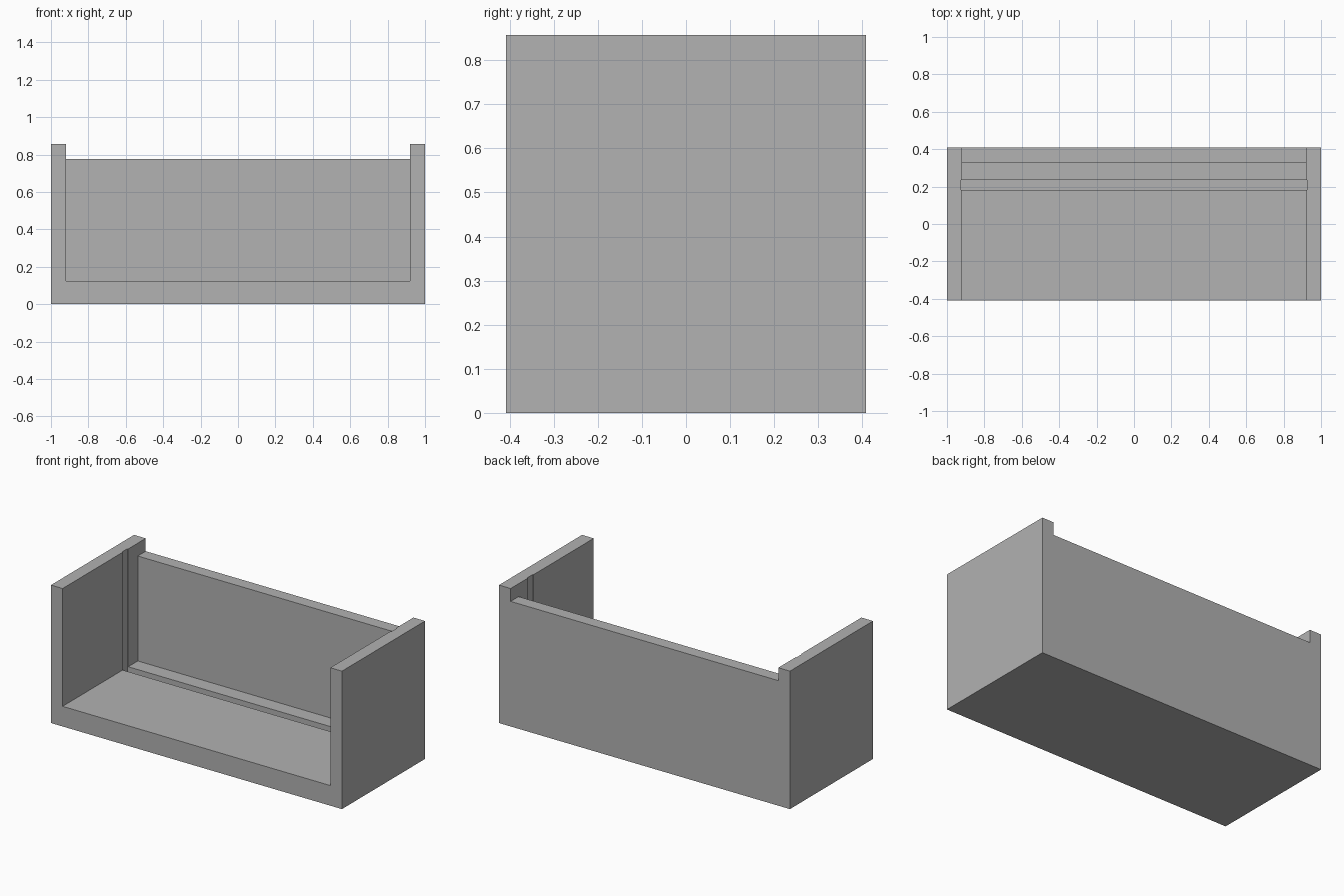
import bpy
from mathutils import Vector

cube = bpy.data.objects.get("Cube")
if cube:
    bpy.data.objects.remove(cube, do_unlink=True)

HALF_DEPTH, HEIGHT = 0.408, 0.857
INNER_X = 0.92       # inner faces of the side walls
FLOOR_Z = 0.125
BACK_Y = 0.33        # front face of the back panel
BACK_TOP = 0.777
OVER = 0.1           # cutter overshoot

grey = bpy.data.materials.new("plain grey")
grey.use_nodes = True
colour = (0.445, 0.445, 0.445, 1)
grey.diffuse_color = colour
grey.node_tree.nodes["Principled BSDF"].inputs["Base Color"].default_value = colour


def box(name, low, high):
    """Box spanning two opposite corners."""
    low, high = Vector(low), Vector(high)
    bpy.ops.mesh.primitive_cube_add(size=1)
    obj = bpy.context.object
    obj.name = name
    for v in obj.data.vertices:
        v.co = (low + high) / 2 + v.co * (high - low)
    obj.data.materials.append(grey)
    return obj


def cut(target, name, low, high):
    """Carve a box out of the target."""
    cutter = box(name, low, high)
    cutter.hide_render = True
    mod = target.modifiers.new(name, 'BOOLEAN')
    mod.operation = 'DIFFERENCE'
    mod.solver = 'EXACT'
    mod.object = cutter
    bpy.context.view_layer.objects.active = target
    bpy.ops.object.modifier_apply(modifier=mod.name)
    bpy.data.objects.remove(cutter, do_unlink=True)


# Solid block that becomes the open-fronted tray
tray = box("tray_body", (-1, -HALF_DEPTH, 0), (1, HALF_DEPTH, HEIGHT))

# Main opening, leaving floor, side walls and back panel
cut(tray, "opening", (-INNER_X, -HALF_DEPTH - OVER, FLOOR_Z),
    (INNER_X, BACK_Y, HEIGHT + OVER))

# Lower top edge of the back panel
cut(tray, "back_notch", (-INNER_X, BACK_Y - OVER, BACK_TOP),
    (INNER_X, HALF_DEPTH + OVER, HEIGHT + OVER))

# Slot across the floor, running shallowly up both side walls
cut(tray, "panel_slot", (-INNER_X - 0.005, 0.182, FLOOR_Z - 0.045),
    (INNER_X + 0.005, 0.236, HEIGHT + OVER))
